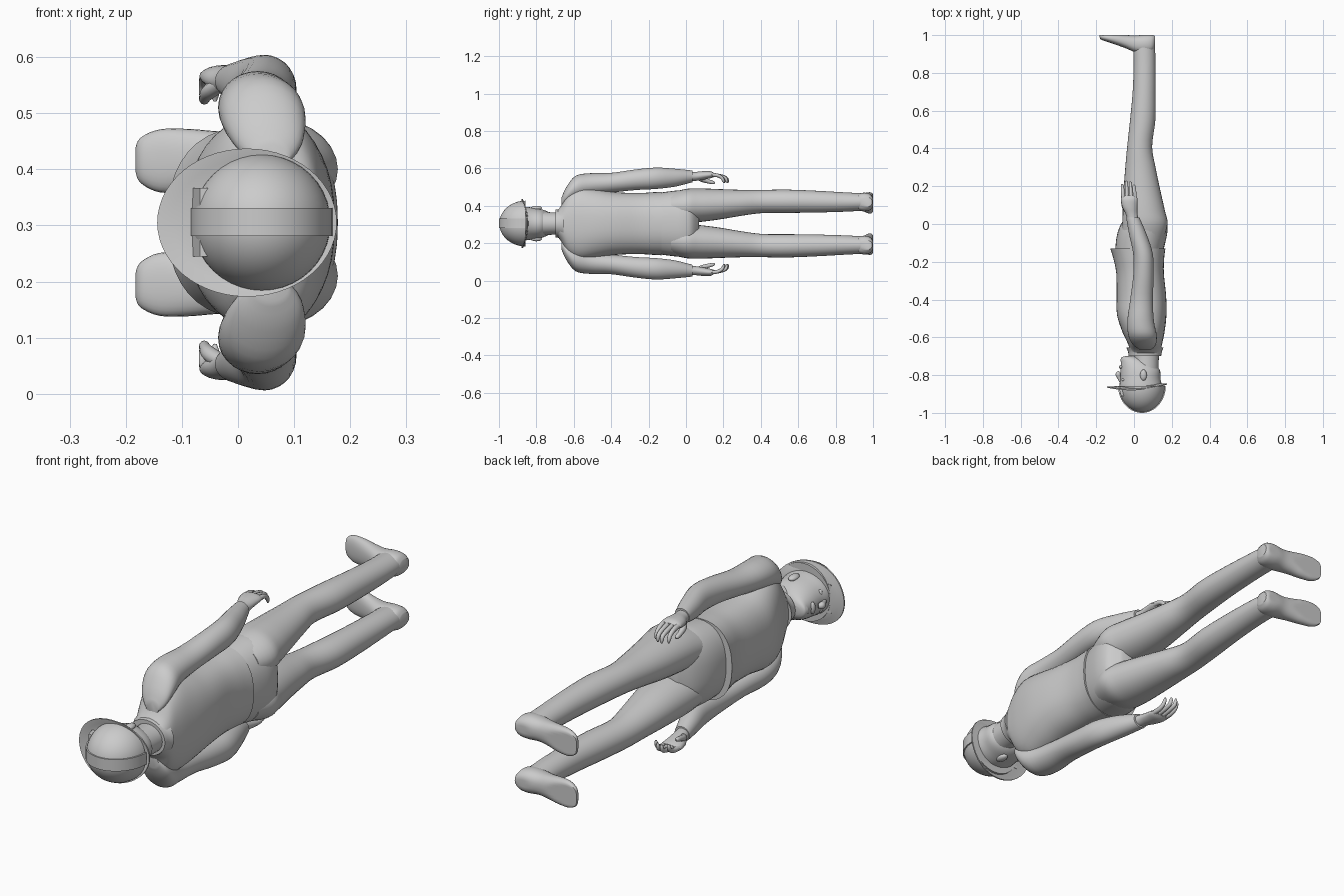
import bpy, bmesh, math
from mathutils import Vector

MID = 0.305   # body's plane of symmetry (z), the figure lies with head at -y, face to -x


def finish(name, bm, angle=40):
    bmesh.ops.recalc_face_normals(bm, faces=bm.faces[:])
    me = bpy.data.meshes.new(name)
    bm.to_mesh(me)
    bm.free()
    ob = bpy.data.objects.new(name, me)
    bpy.context.collection.objects.link(ob)
    bpy.ops.object.select_all(action='DESELECT')
    ob.select_set(True)
    bpy.context.view_layer.objects.active = ob
    bpy.ops.object.shade_smooth_by_angle(angle=math.radians(angle))
    return ob


def spline(rows, steps):
    # Catmull-Rom through tuples of any length
    out = []
    for i in range(len(rows) - 1):
        a, b = rows[max(i - 1, 0)], rows[i]
        c, d = rows[i + 1], rows[min(i + 2, len(rows) - 1)]
        for k in range(steps):
            t = k / steps
            out.append([0.5 * (2*q + (r-p)*t + (2*p-5*q+4*r-s)*t*t + (3*q-p-3*r+s)*t**3)
                        for p, q, r, s in zip(a, b, c, d)])
    return out + [list(rows[-1])]


def skin(name, rings, flip=False, ymax=9, angle=40):
    bm = bmesh.new()
    loops = [[bm.verts.new((x, min(y, ymax), 2 * MID - z if flip else z)) for x, y, z in r] for r in rings]
    n = len(loops[0])
    for a, b in zip(loops, loops[1:]):
        for i in range(n):
            bm.faces.new((a[i], a[(i+1) % n], b[(i+1) % n], b[i]))
    bm.faces.new(loops[0])
    bm.faces.new(loops[-1])
    return finish(name, bm, angle)


def loft(name, rows, axis='y', steps=4, n=28, power=1.0, **kw):
    # rows: (position on axis, two centre values, two radii) for the other axes in order
    rings = []
    for p, u, v, ru, rv in spline(rows, steps):
        ring = []
        for i in range(n):
            t = 2 * math.pi * i / n
            c, s = math.cos(t), math.sin(t)
            a = u + ru * math.copysign(abs(c) ** power, c)
            b = v + rv * math.copysign(abs(s) ** power, s)
            ring.append({'x': (p, a, b), 'y': (a, p, b), 'z': (a, b, p)}[axis])
        rings.append(ring)
    return skin(name, rings, **kw)


def tube(name, pts, flip, n=10):
    # pts: (x, y, z, radius)
    path = spline(pts, 4)
    rings = []
    for i, (x, y, z, r) in enumerate(path):
        a, b = path[max(i-1, 0)], path[min(i+1, len(path)-1)]
        d = Vector([b[k] - a[k] for k in range(3)]).normalized()
        u = d.orthogonal() if abs(d.x) > 0.9 else d.cross(Vector((1, 0, 0)))
        u.normalize()
        v = d.cross(u)
        rings.append([Vector((x, y, z)) + r * (math.cos(t) * u + math.sin(t) * v)
                      for t in (2 * math.pi * k / n for k in range(n))])
    return skin(name, rings, flip)


def blob(name, loc, size, seg=16):
    bm = bmesh.new()
    bmesh.ops.create_uvsphere(bm, u_segments=seg, v_segments=seg // 2, radius=1)
    for v in bm.verts:
        v.co = Vector([l + c * s for l, c, s in zip(loc, v.co, size)])
    return finish(name, bm, 180)


# Shirt torso with a hem
loft('shirt_torso', [
    (-0.69, 0.06, MID, 0.075, 0.066), (-0.665, 0.06, MID, 0.082, 0.10),
    (-0.63, 0.058, MID, 0.092, 0.165), (-0.57, 0.05, MID, 0.112, 0.195),
    (-0.48, 0.041, MID, 0.131, 0.185), (-0.38, 0.039, MID, 0.131, 0.168),
    (-0.26, 0.032, MID, 0.126, 0.163), (-0.18, 0.025, MID, 0.135, 0.167),
    (-0.13, 0.02, MID, 0.146, 0.17)], n=40, power=0.85)

# Trouser hips
loft('trouser_hips', [
    (-0.16, 0.025, MID, 0.125, 0.162), (-0.08, 0.038, MID, 0.132, 0.173),
    (-0.02, 0.05, MID, 0.128, 0.178), (0.03, 0.06, MID, 0.108, 0.17),
    (0.07, 0.06, MID, 0.06, 0.10)], n=40, power=0.85)

# Collar and head
loft('collar', [(-0.655, 0.058, MID, 0.098, 0.09), (-0.675, 0.058, MID, 0.09, 0.078),
                (-0.698, 0.058, MID, 0.086, 0.074)], angle=50)
loft('neck', [(-0.66, 0.065, MID, 0.068, 0.06), (-0.72, 0.065, MID, 0.066, 0.06),
              (-0.80, 0.06, MID, 0.07, 0.065)])
loft('head', [
    (-0.70, -0.025, MID, 0.022, 0.02), (-0.708, -0.015, MID, 0.053, 0.038),
    (-0.73, 0.01, MID, 0.079, 0.058), (-0.77, 0.032, MID, 0.103, 0.076),
    (-0.82, 0.034, MID, 0.106, 0.085), (-0.87, 0.036, MID, 0.112, 0.09),
    (-0.93, 0.04, MID, 0.09, 0.08)], n=32)
tube('nose', [(-0.062, -0.845, MID, 0.009), (-0.078, -0.815, MID, 0.011),
              (-0.083, -0.795, MID, 0.015), (-0.075, -0.785, MID, 0.009)], False)
blob('lips', (-0.068, -0.757, MID), (0.011, 0.012, 0.026))
blob('chin', (-0.052, -0.722, MID), (0.02, 0.017, 0.024))

# Helmet dome, ridge, front plate
loft('helmet_dome', [(-0.858 - 0.14 * math.sin(a), 0.042, MID,
                      0.123 * math.cos(a), 0.122 * math.cos(a))
                     for a in (math.pi / 2 * k / 10 * 0.985 for k in range(11))], n=40, steps=2)
loft('helmet_ridge', [(0.281, 0.042, -0.858, 0.126, 0.142), (0.331, 0.042, -0.858, 0.126, 0.142)],
     axis='z', steps=1, n=64, ymax=-0.858)
bm = bmesh.new()
bmesh.ops.create_cube(bm, size=1)
for v in bm.verts:
    v.co = Vector((-0.058 + v.co.x * 0.05, -0.885 + v.co.y * 0.05, 0.306 + v.co.z * 0.122))
    if v.co.y < -0.89:
        v.co.x += 0.015
finish('helmet_plate', bm)

# Saddle-shaped brim
rings = []
for k, dy in ((0.7, 0.0), (0.85, -0.002), (1.0, 0.0), (1.0, 0.006), (0.85, 0.006), (0.7, 0.008)):
    rings.append([(0.016 + 0.16 * k * math.cos(t) + 0.02 * (1 - k),
                   -0.858 + dy - 0.022 * k * k * math.sin(t) ** 2 + 0.008 * math.cos(t),
                   MID + 0.132 * k * math.sin(t))
                  for t in (2 * math.pi * i / 56 for i in range(56))])
skin('helmet_brim', rings)

# Limbs, modelled on the +z side and mirrored
for side, flip in (('left', True), ('right', False)):
    blob(side + '_ear', (0.05, -0.80, MID + (-0.083 if flip else 0.083)), (0.018, 0.03, 0.012))
    blob(side + '_eye', (-0.056, -0.825, MID + (-0.033 if flip else 0.033)), (0.01, 0.009, 0.017))
    loft(side + '_sleeve', [
        (-0.665, 0.06, 0.42, 0.03, 0.025), (-0.64, 0.055, 0.455, 0.06, 0.045),
        (-0.59, 0.045, 0.495, 0.075, 0.065), (-0.51, 0.035, 0.514, 0.07, 0.06),
        (-0.40, 0.04, 0.523, 0.06, 0.053), (-0.27, 0.05, 0.539, 0.054, 0.055),
        (-0.16, 0.048, 0.547, 0.052, 0.057), (-0.06, 0.022, 0.55, 0.047, 0.048),
        (0.02, -0.002, 0.556, 0.037, 0.034), (0.035, -0.006, 0.557, 0.035, 0.031)], flip=flip)
    loft(side + '_palm', [
        (0.0, 0.0, 0.556, 0.03, 0.025), (0.05, -0.012, 0.557, 0.031, 0.024),
        (0.09, -0.022, 0.562, 0.04, 0.023), (0.13, -0.025, 0.566, 0.044, 0.019),
        (0.15, -0.025, 0.564, 0.038, 0.011)], flip=flip, n=20)
    for f, (x, reach) in enumerate(((-0.056, 0.208), (-0.035, 0.226), (-0.014, 0.222), (0.006, 0.205))):
        tube(f'{side}_finger_{f + 1}', [
            (x, 0.125, 0.566, 0.011), (x - 0.003, 0.165, 0.563, 0.010),
            (x - 0.005, reach - 0.015, 0.551, 0.009), (x - 0.006, reach - 0.004, 0.533, 0.0075),
            (x - 0.006, reach - 0.003, 0.521, 0.003)], flip)
    tube(side + '_thumb', [
        (-0.03, 0.06, 0.552, 0.013), (-0.05, 0.09, 0.54, 0.014), (-0.058, 0.12, 0.53, 0.011),
        (-0.06, 0.145, 0.524, 0.009), (-0.06, 0.155, 0.522, 0.003)], flip)
    # Trouser leg
    loft(side + '_leg', [
        (-0.08, 0.045, 0.395, 0.11, 0.075), (0.0, 0.058, 0.40, 0.12, 0.09),
        (0.07, 0.052, 0.403, 0.112, 0.09), (0.18, 0.042, 0.408, 0.097, 0.081),
        (0.30, 0.034, 0.416, 0.08, 0.069), (0.41, 0.03, 0.423, 0.066, 0.062),
        (0.55, 0.046, 0.424, 0.067, 0.062), (0.70, 0.054, 0.422, 0.061, 0.058),
        (0.84, 0.056, 0.42, 0.058, 0.052), (0.92, 0.054, 0.42, 0.058, 0.048),
        (0.945, 0.054, 0.42, 0.056, 0.047)], flip=flip)
    # Shoe: flat-soled, clipped at the sole plane
    loft(side + '_shoe', [
        (-0.183, 0.997, 0.417, 0.006, 0.02), (-0.174, 0.992, 0.416, 0.016, 0.04),
        (-0.14, 0.986, 0.415, 0.022, 0.056), (-0.09, 0.977, 0.416, 0.03, 0.056),
        (-0.04, 0.965, 0.418, 0.036, 0.05), (0.01, 0.953, 0.419, 0.045, 0.047),
        (0.06, 0.953, 0.42, 0.05, 0.05), (0.095, 0.956, 0.42, 0.046, 0.043),
        (0.112, 0.965, 0.42, 0.03, 0.025)], axis='x', flip=flip, ymax=1.0, power=0.85)
